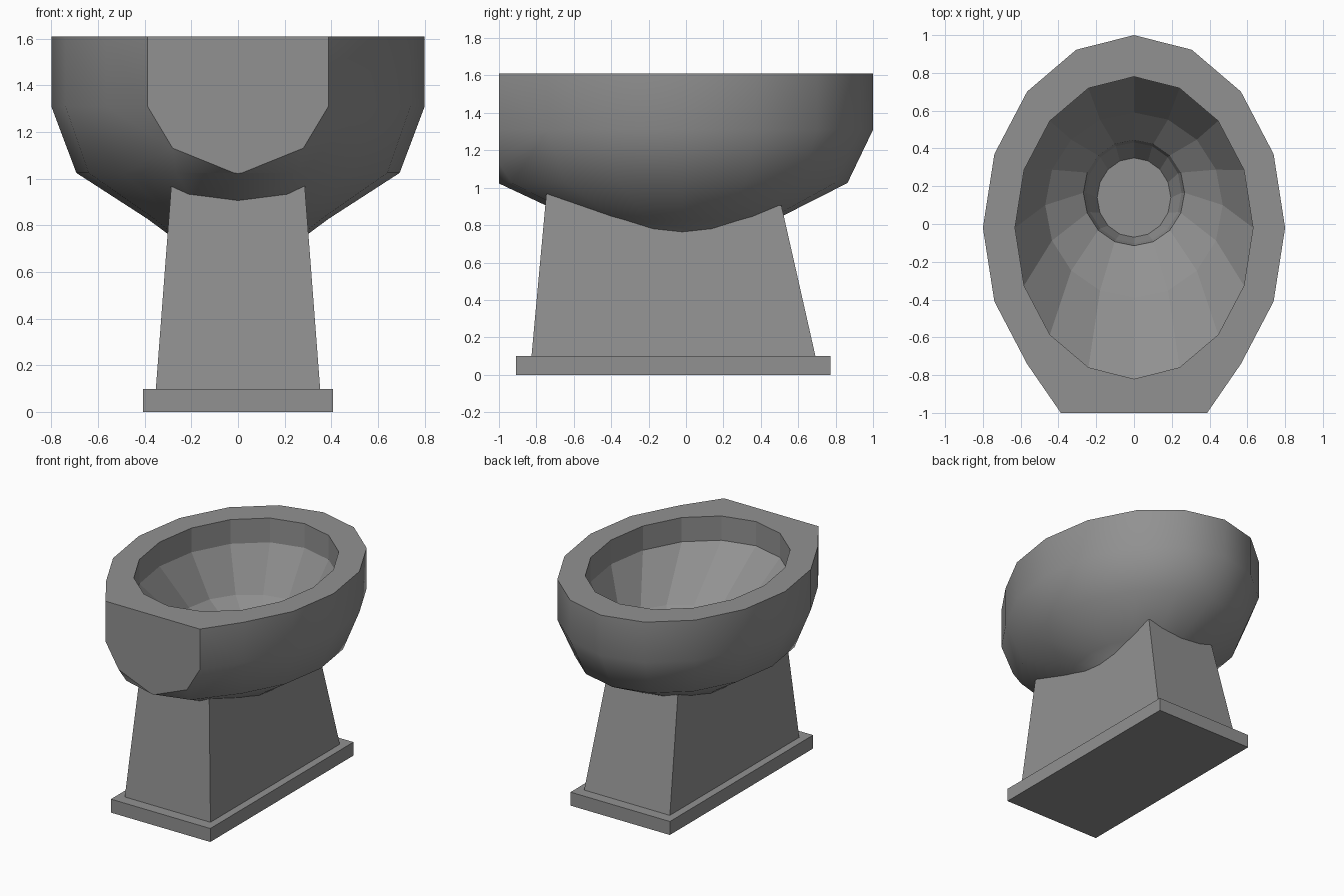
import bpy, bmesh
from math import sin, cos, pi, radians

if "Cube" in bpy.data.objects:
    bpy.data.objects.remove(bpy.data.objects["Cube"])

N = 16
grey = bpy.data.materials.new("dark_grey")
grey.diffuse_color = (0.285, 0.285, 0.285, 1)
grey.use_nodes = True
grey.node_tree.nodes["Principled BSDF"].inputs["Base Color"].default_value = grey.diffuse_color


def make_object(name, bm):
    bmesh.ops.recalc_face_normals(bm, faces=bm.faces[:])
    mesh = bpy.data.meshes.new(name)
    bm.to_mesh(mesh)
    bm.free()
    mesh.materials.append(grey)
    obj = bpy.data.objects.new(name, mesh)
    bpy.context.collection.objects.link(obj)
    return obj


def ring(bm, cy, rx, ry, z, pull=1.0):
    """Oval ring; the three rearmost points can be stretched toward -y."""
    verts = []
    for k in range(N):
        a = 2 * pi * k / N
        stretch = pull if k in (7, 8, 9) else 1.0
        verts.append(bm.verts.new((rx * sin(a), cy + ry * cos(a) * stretch, z)))
    return verts


def bridge(bm, a, b, smooth):
    n = len(a)
    for i in range(n):
        j = (i + 1) % n
        bm.faces.new((a[i], a[j], b[j], b[i])).smooth = smooth


# Bowl: smooth outer shell, flat rim, faceted inside and drain
bm = bmesh.new()
outer = [(0.30, 0.70, 1.12), (0.37, 0.76, 1.12), (0.485, 0.828, 1.14),
         (0.866, 1.025, 1.115), (1.0, 1.31, 1.165), (1.0, 1.61, 1.165)]
inner = [(-0.02, 0.63, 0.80, 1.61), (-0.02, 0.63, 0.80, 1.43),
         (0.10, 0.47, 0.49, 1.12), (0.165, 0.268, 0.28, 0.95),
         (0.165, 0.252, 0.267, 0.88), (0.14, 0.195, 0.21, 0.76)]
rings = [ring(bm, -0.02, 0.8 * f, 1.02 * f, z, p) for f, z, p in outer]
rings += [ring(bm, *r) for r in inner]
for i in range(len(rings) - 1):
    bridge(bm, rings[i], rings[i + 1], i < len(outer) - 1)
bm.faces.new(rings[0])
bm.faces.new(rings[-1])

# Flat face cut at y = -1
cut = bmesh.ops.bisect_plane(bm, geom=bm.verts[:] + bm.edges[:] + bm.faces[:],
                             plane_co=(0, -1, 0), plane_no=(0, -1, 0),
                             clear_outer=True)
edges = [e for e in cut["geom_cut"] if isinstance(e, bmesh.types.BMEdge)]
for f in bmesh.ops.edgeloop_fill(bm, edges=edges)["faces"]:
    f.smooth = False
bmesh.ops.recalc_face_normals(bm, faces=bm.faces[:])
for e in bm.edges:
    e.smooth = e.calc_face_angle(0) < radians(45)
make_object("bowl", bm)

# Tapered pedestal, open at the top so it stays hidden inside the bowl
bm = bmesh.new()
low = [bm.verts.new((x, y, 0.1)) for x, y in
       ((-0.352, -0.826), (0.352, -0.826), (0.352, 0.692), (-0.352, 0.692))]
high = [bm.verts.new(p) for p in
        ((-0.284, -0.744, 0.995), (0.284, -0.744, 0.995),
         (0.29, 0.51, 0.905), (-0.29, 0.51, 0.905))]
bridge(bm, low, high, False)
bm.faces.new(low)
make_object("pedestal", bm)

# Base plate
bm = bmesh.new()
bmesh.ops.create_cube(bm, size=1)
bmesh.ops.scale(bm, vec=(0.816, 1.68, 0.1), verts=bm.verts)
bmesh.ops.translate(bm, vec=(0, -0.068, 0.05), verts=bm.verts)
make_object("base_plate", bm)
